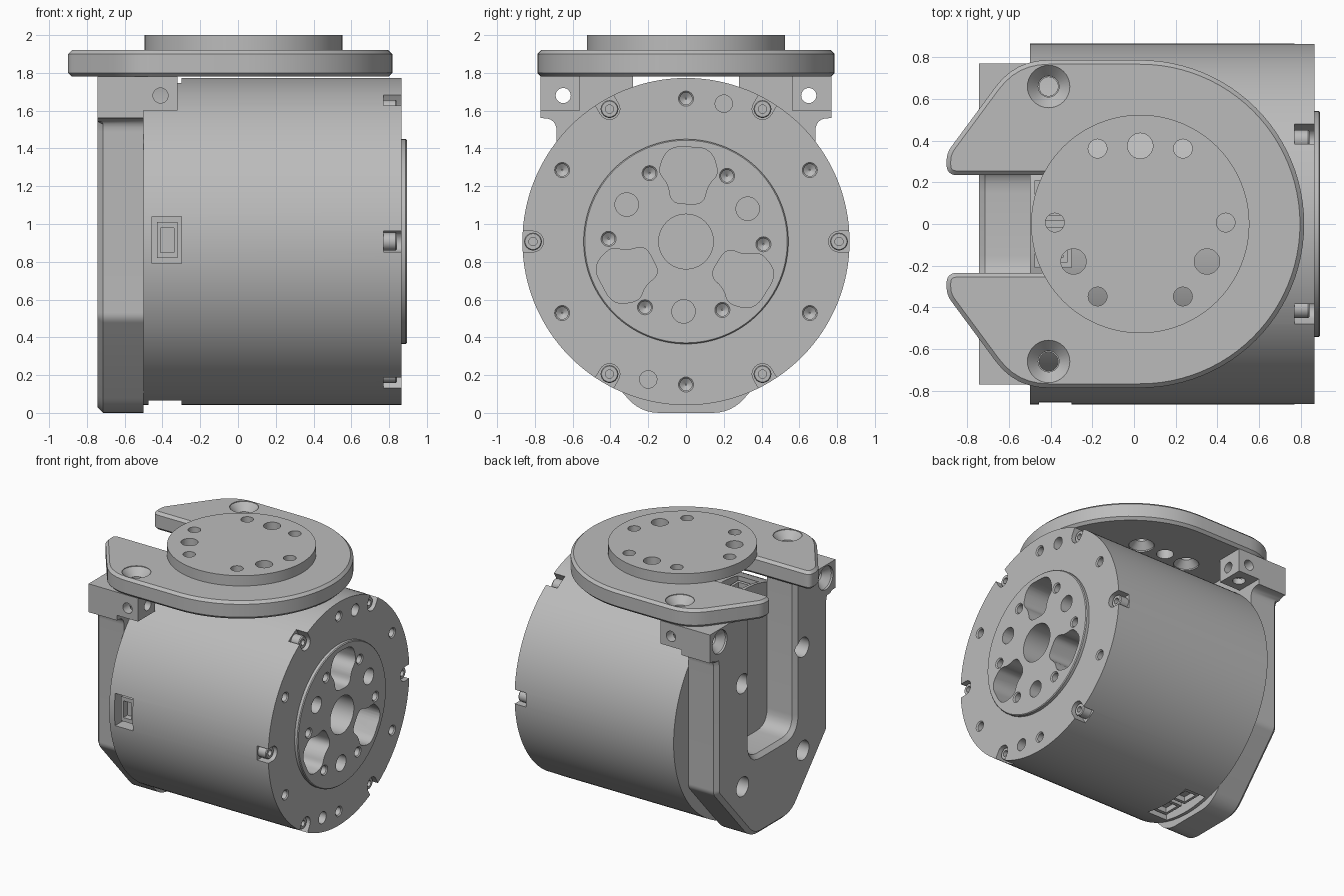
import bpy, bmesh
from math import sin, cos, pi, radians
from mathutils import Vector

if "Cube" in bpy.data.objects:
    bpy.data.objects.remove(bpy.data.objects["Cube"])

GREY = bpy.data.materials.new("light_grey")
GREY.use_nodes = True
GREY.diffuse_color = (0.5, 0.5, 0.5, 1)
GREY.node_tree.nodes["Principled BSDF"].inputs["Base Color"].default_value = (0.5, 0.5, 0.5, 1)

# Plane coordinates (u, v) and extrusion height w for each axis
MAP = {"x": lambda u, v, w: (w, u, v),
       "y": lambda u, v, w: (u, w, v),
       "z": lambda u, v, w: (u, v, w)}
CZ = 0.907  # height of the body axis


def loft(bm, rings):
    """Closed solid through rings of equal vertex count."""
    vs = [[bm.verts.new(p) for p in ring] for ring in rings]
    n = len(vs[0])
    for a, b in zip(vs, vs[1:]):
        for i in range(n):
            j = (i + 1) % n
            bm.faces.new((a[i], a[j], b[j], b[i]))
    bm.faces.new(vs[0])
    bm.faces.new(vs[-1])


def stack(bm, axis, *layers):
    """Solid through (outline, height) layers."""
    loft(bm, [[MAP[axis](u, v, w) for u, v in outline] for outline, w in layers])


def prism(bm, outline, w0, w1, axis):
    stack(bm, axis, (outline, w0), (outline, w1))


def lathe(bm, profile, axis, u=0, v=0, n=32):
    """Turned solid; profile is (radius, height) pairs."""
    loft(bm, [[MAP[axis](u + r * cos(2 * pi * i / n), v + r * sin(2 * pi * i / n), w)
               for i in range(n)] for r, w in profile])


def box(bm, x, y, z):
    prism(bm, [(x[0], y[0]), (x[1], y[0]), (x[1], y[1]), (x[0], y[1])], z[0], z[1], "z")


def rounded(corners, n=6):
    """Polygon from (u, v, trim), each corner rounded over its trim length."""
    out = []
    for i, (u, v, t) in enumerate(corners):
        p = Vector((u, v))
        if not t:
            out.append(p)
            continue
        a = Vector(corners[i - 1][:2])
        b = Vector(corners[(i + 1) % len(corners)][:2])
        a, b = p + (a - p).normalized() * t, p + (b - p).normalized() * t
        for k in range(n + 1):
            s = k / n
            out.append(a * (1 - s) ** 2 + p * (2 * s * (1 - s)) + b * s ** 2)
    return out


def inset(pts, d):
    """Outline moved inwards by d, with mitred corners."""
    area = sum(a.cross(b) for a, b in zip(pts, pts[1:] + pts[:1]))
    d = d if area > 0 else -d
    out = []
    for i, p in enumerate(pts):
        e, f = (p - pts[i - 1]).normalized(), (pts[(i + 1) % len(pts)] - p).normalized()
        m = Vector((-e.y - f.y, e.x + f.x))
        out.append(p + m * (d / (1 + e.dot(f))))
    return out


def turn(pts, angle):
    c, s = cos(angle), sin(angle)
    return [(u * c - v * s, CZ + u * s + v * c) for u, v in pts]


def finish(name, bm, cutters=()):
    def to_object(label, b):
        bmesh.ops.recalc_face_normals(b, faces=b.faces)
        me = bpy.data.meshes.new(label)
        b.to_mesh(me)
        b.free()
        me.materials.append(GREY)
        ob = bpy.data.objects.new(label, me)
        bpy.context.collection.objects.link(ob)
        return ob
    ob = to_object(name, bm)
    bpy.ops.object.select_all(action="DESELECT")
    bpy.context.view_layer.objects.active = ob
    ob.select_set(True)
    for cutter in cutters:
        tool = to_object("cutter", cutter)
        tool.hide_render = True
        mod = ob.modifiers.new("cut", "BOOLEAN")
        mod.operation, mod.solver, mod.object = "DIFFERENCE", "EXACT", tool
        bpy.ops.object.modifier_apply(modifier=mod.name)
        bpy.data.objects.remove(tool)
    bpy.ops.object.shade_smooth_by_angle(angle=radians(28))


# Motor body with raised output flange
body = bmesh.new()
lathe(body, [(0.4, -0.5), (0.866, -0.5), (0.866, 0.866), (0.542, 0.866),
             (0.542, 0.888), (0.536, 0.894), (0.3, 0.894)], "x", 0, CZ, 128)
holes = bmesh.new()
lathe(holes, [(0.145, 0.62), (0.145, 0.95)], "x", 0, CZ, 48)
lobe = rounded([(0.2, -0.09, 0.06), (0.3, -0.1, 0.05), (0.36, -0.16, 0.04), (0.5, -0.12, 0.08),
                (0.5, 0.12, 0.08), (0.36, 0.16, 0.04), (0.3, 0.1, 0.05), (0.2, 0.09, 0.06)])
for k in range(3):
    prism(holes, turn(lobe, radians(88 + 120 * k)), 0.62, 0.95, "x")
    u, v = turn([(0.37, 0)], radians(28 + 120 * k))[0]
    lathe(holes, [(0.062, 0.66), (0.062, 0.95)], "x", u, v)
slot = [(0.81 + 0.055 * cos(a), 0.055 * sin(a)) for a in [pi / 2 + pi * i / 12 for i in range(13)]]
slot += [(0.95, -0.055), (0.95, 0.055)]
screws = bmesh.new()
for k in range(6):
    a = radians(60 * k)
    for r, da, face in ((0.41, -2, 0.894), (0.757, 30, 0.866)):
        u, v = turn([(r, 0)], a + radians(da))[0]
        lathe(holes, [(0.004, face - 0.14), (0.032, face - 0.12), (0.032, face - 0.008),
                      (0.04, face), (0.04, 0.95)], "x", u, v, 24)
    prism(holes, turn(slot, a), 0.77, 0.95, "x")
    u, v = turn([(0.81, 0)], a)[0]
    lathe(screws, [(0.02, 0.765), (0.047, 0.765), (0.047, 0.835), (0.042, 0.842),
                   (0.022, 0.842), (0.022, 0.805), (0.01, 0.805)], "x", u, v, 24)
for s in (1, -1):
    lathe(holes, [(0.046, 0.72), (0.046, 0.95)], "x", 0.2 * s, CZ + 0.73 * s, 24)
# Cable sockets on the front, top and bottom
box(holes, (-0.455, -0.3), (-0.95, -0.74), (0.79, 1.04))
box(holes, (-0.475, -0.3), (-0.21, 0.21), (1.66, 1.85))
box(holes, (-0.475, -0.3), (-0.21, 0.21), (-0.05, 0.16))
finish("motor_body", body, [holes])
finish("cap_screws", screws)

# Plugs sitting inside the cable sockets
plugs, mouths = bmesh.new(), bmesh.new()
box(plugs, (-0.43, -0.32), (-0.82, -0.73), (0.82, 1.01))
box(mouths, (-0.41, -0.34), (-0.9, -0.77), (0.85, 0.98))
for s in (1, -1):
    lo, hi = sorted((CZ + s * 0.74, CZ + s * 0.82))
    lo2, hi2 = sorted((CZ + s * 0.78, CZ + s * 0.9))
    for y in (-0.1, 0.1):
        box(plugs, (-0.45, -0.32), (y - 0.085, y + 0.085), (lo, hi))
        box(mouths, (-0.43, -0.34), (y - 0.06, y + 0.06), (lo2, hi2))
finish("cable_plugs", plugs, [mouths])

# Rear bracket plate: deep slot, ears, back rim chamfered except on the ears
half = [(0.28, 0.62, 0.13), (0.28, 1.78, 0), (0.77, 1.78, 0), (0.77, 1.56, 0),
        (0.685, 1.56, 0.07), (0.685, 0.5, 0.03), (0.24, 0, 0.1)]
rim = rounded(half + [(-u, v, t) for u, v, t in reversed(half)])
inner = [p if abs(p.x) > 0.7 else Vector((q.x, p.y if p.y > 1.7 else q.y))
         for p, q in zip(rim, inset(rim, 0.03))]
plate = bmesh.new()
stack(plate, "x", (inner, -0.745), (rim, -0.715), (rim, -0.5))
bolt = bmesh.new()
for s in (1, -1):
    lathe(bolt, [(0.09, -0.8), (0.09, -0.73), (0.04, -0.68), (0.04, -0.4)], "x", 0.65 * s, 1.68)
    for z in (0.45, 1.25):
        lathe(bolt, [(0.075, -0.8), (0.075, -0.6), (0.045, -0.6), (0.045, -0.4)], "x", 0.37 * s, z)
finish("rear_bracket", plate, [bolt])

# Cross-drilled feet joining the rear bracket to the top plate
for side, s in (("left", 1), ("right", -1)):
    foot, drills = bmesh.new(), [bmesh.new() for _ in range(3)]
    lo, hi = sorted((0.56 * s, 0.77 * s))
    box(foot, (-0.5, -0.32), (lo, hi), (1.6, 1.78))
    lathe(drills[0], [(0.04, -0.6), (0.04, -0.2)], "x", 0.65 * s, 1.68)
    lathe(drills[1], [(0.04, lo - 0.1), (0.04, hi + 0.1)], "y", -0.41, 1.68)
    lathe(drills[2], [(0.045, 1.5), (0.045, 1.9)], "z", -0.41, 0.66 * s)
    finish("bracket_foot_" + side, foot, drills)

# Top plate: round end, slotted fork end, chamfered rims, round output disc
R, CX = 0.787, 0.03
half = [(-0.28, 0.235, 0.1), (-0.9, 0.235, 0.05), (-0.9, 0.34, 0.04), (-0.57, R, 0.16)]
arc = [(CX + R * sin(pi * i / 48), R * cos(pi * i / 48), 0) for i in range(49)]
rim = rounded(half + arc + [(x, -y, t) for x, y, t in reversed(half)])
inner = inset(rim, 0.02)
top = bmesh.new()
stack(top, "z", (inner, 1.78), (rim, 1.8), (rim, 1.9), (inner, 1.92))
disc = bmesh.new()
lathe(disc, [(0.3, 1.92), (0.524, 1.92), (0.524, 2.0), (0.3, 2.0)], "z", CX, 0, 96)

through, disc_holes = bmesh.new(), bmesh.new()
for s in (1, -1):
    lathe(through, [(0.05, 1.7), (0.05, 1.86), (0.102, 1.915), (0.102, 2.05)], "z", -0.41, 0.66 * s)
for k in range(6):
    a = radians(60 * k)
    x, y = CX + 0.41 * cos(a), 0.007 + 0.41 * sin(a)
    lathe(disc_holes, [(0.045, 1.9), (0.045, 2.1)], "z", x, y)
    if k != 3:
        lathe(through, [(0.09, 1.7), (0.09, 1.79), (0.045, 1.84), (0.045, 1.97)], "z", x, y)
for k in range(3):
    a = radians(90 + 120 * k)
    x, y = CX + 0.37 * cos(a), 0.005 + 0.37 * sin(a)
    lathe(disc_holes, [(0.061, 1.9), (0.061, 2.1)], "z", x, y)
    lathe(through, [(0.061, 1.7), (0.061, 1.97)], "z", x, y)
finish("top_plate", top, [through])
finish("output_disc", disc, [disc_holes])
